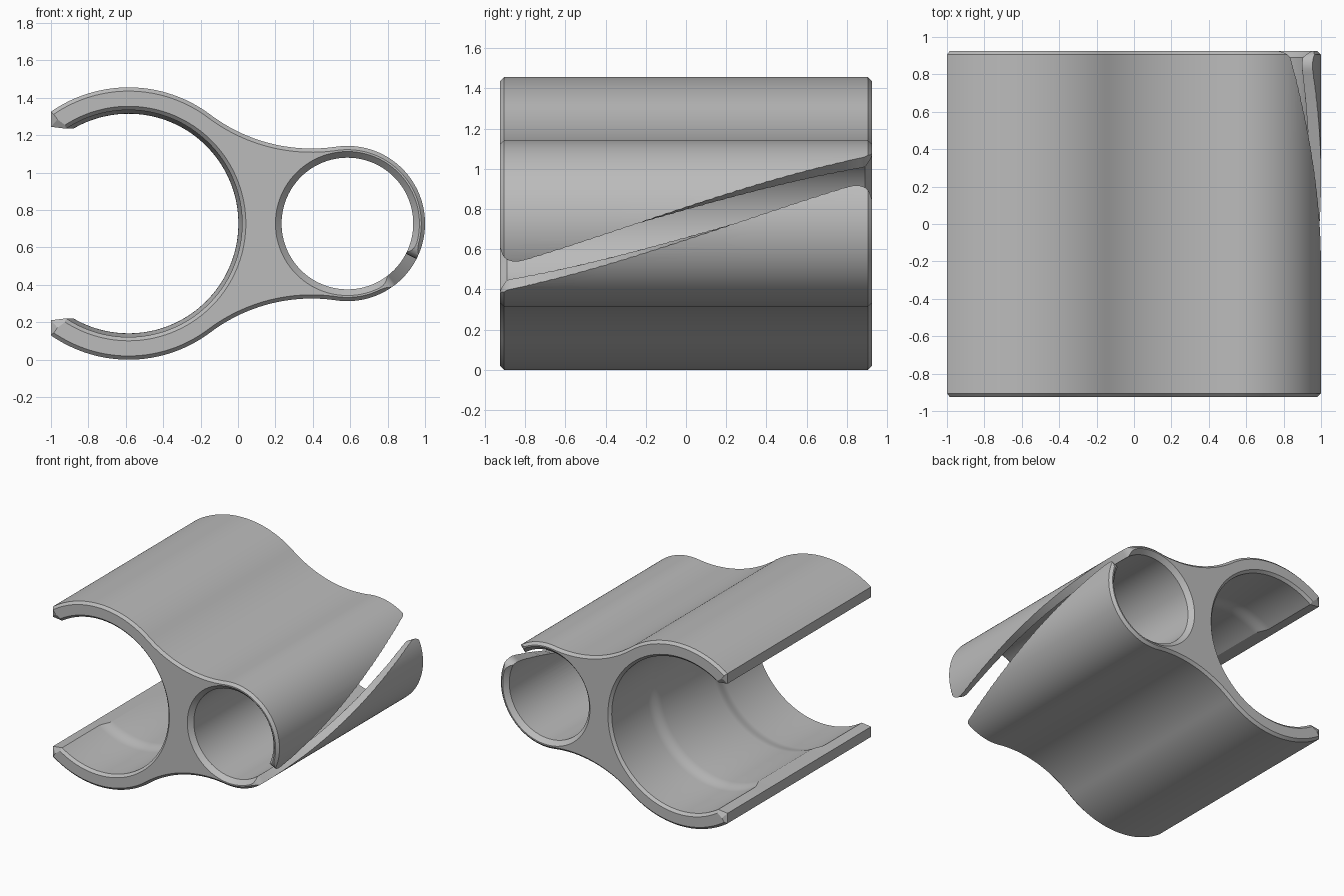
import bpy, bmesh
from math import sin, cos, sqrt, atan2, radians, pi

if "Cube" in bpy.data.objects:
    bpy.data.objects.remove(bpy.data.objects["Cube"])

MID = 0.728                      # height of both axes
CLAMP_X, CLAMP_R = -0.585, 0.728
TUBE_X, TUBE_R = 0.585, 0.415
NECK_R = 0.9
HALF = 0.925                     # half length along y
CHAMFER = 0.02


def arc(cx, cz, r, a0, a1, n):
    return [(cx + r * cos(a0 + (a1 - a0) * i / n), cz + r * sin(a0 + (a1 - a0) * i / n))
            for i in range(n + 1)]


def loft(name, rings):
    """Skin a list of equal closed rings and cap both ends."""
    bm = bmesh.new()
    loops = [[bm.verts.new(p) for p in ring] for ring in rings]
    n = len(loops[0])
    for a, b in zip(loops, loops[1:]):
        for i in range(n):
            j = (i + 1) % n
            bm.faces.new((a[i], a[j], b[j], b[i]))
    bm.faces.new(loops[0])
    bm.faces.new(loops[-1])
    bmesh.ops.recalc_face_normals(bm, faces=bm.faces)
    mesh = bpy.data.meshes.new(name)
    bm.to_mesh(mesh)
    bm.free()
    obj = bpy.data.objects.new(name, mesh)
    bpy.context.collection.objects.link(obj)
    return obj


def body_profile(inset, bore):
    """Outline in x, z: upper half first, then mirrored, then the clamp bore."""
    d = TUBE_X - CLAMP_X
    ra, rb = CLAMP_R + NECK_R, TUBE_R + NECK_R
    dx = (d * d + ra * ra - rb * rb) / (2 * d)
    dz = sqrt(ra * ra - dx * dx)
    a_clamp, a_tube = atan2(dz, dx), atan2(dz, dx - d)
    outer_r = CLAMP_R - inset
    lip_dx = 0.415 - inset * 0.75
    a_lip = atan2(sqrt(outer_r ** 2 - lip_dx ** 2), -lip_dx)
    lip_z = 0.507 + inset
    a_bore = atan2(lip_z, -sqrt(bore ** 2 - lip_z ** 2))
    # lip corner, outer clamp arc, concave neck, half of the tube
    half = [(-1 + inset * 1.75, MID + 0.517 + inset * 2)]
    half += arc(CLAMP_X, MID, outer_r, a_lip, a_clamp, 32)
    half += arc(CLAMP_X + dx, MID + dz, NECK_R + inset, a_clamp + pi, a_tube + pi, 24)[1:]
    half += arc(TUBE_X, MID, TUBE_R - inset, a_tube, 0, 36)[1:]
    mirrored = [(x, 2 * MID - z) for x, z in reversed(half[:-1])]
    return half + mirrored + arc(CLAMP_X, MID, bore, -a_bore, a_bore, 96)


# Clip body: bore is slightly tighter in the middle of its length
END_BORE, MID_BORE = 0.607, 0.587
stations = [(HALF, CHAMFER, END_BORE + CHAMFER), (HALF - CHAMFER, 0, END_BORE)]
for i in range(7):
    blend = (1 - cos(pi * i / 6)) / 2
    stations.append((0.45 - 0.13 * i / 6, 0, END_BORE + (MID_BORE - END_BORE) * blend))
stations += [(-y, s, b) for y, s, b in reversed(stations)]
body = loft("double_clip_body", [[(x, y, z) for x, z in body_profile(s, b)]
                                 for y, s, b in stations])

# Tube bore with flared mouths
bore_steps = [(-1.0, 0.385), (-HALF, 0.385), (-0.89, 0.352)]
bore_steps += [(-y, r) for y, r in reversed(bore_steps)]
bore_cutter = loft("tube_bore_cutter", [
    [(x, y, z) for x, z in arc(TUBE_X, MID, r, 0, 2 * pi, 96)[:-1]] for y, r in bore_steps])


# Helical slit that opens with rounded corners at both ends
def flare(y, reach, amount):
    t = min(max((y - HALF + reach) / reach, 0), 1)
    return amount * (1 - sqrt(1 - t * t))


def slit_edge(y):
    return 11.5 + 46.5 * y + flare(-y, 0.11, 16) + flare(y, 0.05, 9)


steps = [-1.0 + i / 20 for i in range(3, 38)]
ends = [HALF - 0.11 * (1 - sin(pi / 2 * i / 10)) for i in range(11)]
steps = sorted([y for y in steps if abs(y) < 0.81] + ends + [-y for y in ends])
slit_rings = []
for y in [-HALF - 0.05] + steps + [HALF + 0.05]:
    yc = min(max(y, -HALF), HALF)
    hi, lo = radians(slit_edge(yc)), radians(-slit_edge(-yc))
    slit_rings.append([(TUBE_X + r * cos(a), y, MID + r * sin(a))
                       for r, a in ((0.25, lo), (0.6, lo), (0.6, hi), (0.25, hi))])
slit_cutter = loft("slit_cutter", slit_rings)

# Cut the tube bore and the slit
bpy.ops.object.select_all(action='DESELECT')
bpy.context.view_layer.objects.active = body
body.select_set(True)
for cutter in (bore_cutter, slit_cutter):
    cutter.hide_render = True
    mod = body.modifiers.new(cutter.name, 'BOOLEAN')
    mod.operation = 'DIFFERENCE'
    mod.solver = 'EXACT'
    mod.object = cutter
    bpy.ops.object.modifier_apply(modifier=mod.name)
    bpy.data.objects.remove(cutter)

# Plain grey plastic
grey = bpy.data.materials.new("grey_plastic")
grey.use_nodes = True
colour = (0.5, 0.5, 0.5, 1)
grey.diffuse_color = colour
grey.node_tree.nodes["Principled BSDF"].inputs["Base Color"].default_value = colour
body.data.materials.clear()
body.data.materials.append(grey)
for face in body.data.polygons:
    face.material_index = 0
bpy.ops.object.shade_smooth_by_angle(angle=radians(30))
